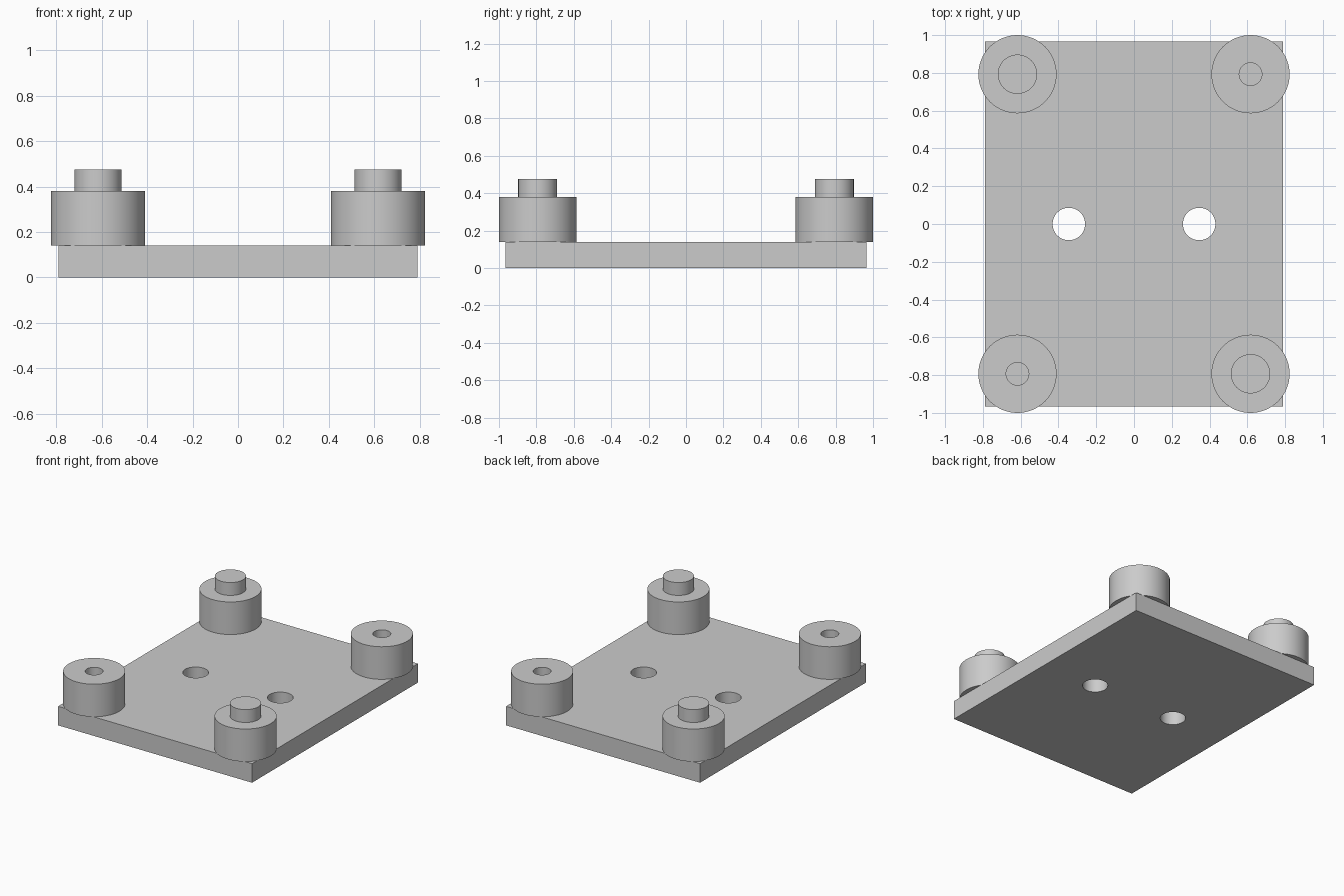
import bpy
from math import tau, cos, sin, radians

if "Cube" in bpy.data.objects:
    bpy.data.objects.remove(bpy.data.objects["Cube"], do_unlink=True)

SIDES = 64
PLATE_TOP, BOSS_TOP, PEG_TOP = 0.14, 0.38, 0.475
BOSS_R, PEG_R, SOCKET_R, HOLE_R = 0.207, 0.104, 0.06, 0.086
BOSS_X, BOSS_Y, HOLE_X = 0.617, 0.793, 0.345

grey = bpy.data.materials.new("plain grey")
grey.use_nodes = True
grey.diffuse_color = (0.6, 0.6, 0.6, 1)
grey.node_tree.nodes["Principled BSDF"].inputs["Base Color"].default_value = (0.6, 0.6, 0.6, 1)


def finish(obj):
    obj.data.materials.clear()
    obj.data.materials.append(grey)
    bpy.ops.object.select_all(action="DESELECT")
    obj.select_set(True)
    bpy.context.view_layer.objects.active = obj
    bpy.ops.object.shade_smooth_by_angle(angle=radians(30))


def lathe(name, profile, x, y, ring):
    """Spin a profile of (radius, z); a ring closes on itself, otherwise both ends are capped."""
    n = len(profile)
    verts = [(r * cos(tau * s / SIDES), r * sin(tau * s / SIDES), z)
             for r, z in profile for s in range(SIDES)]
    faces = []
    for i in range(n if ring else n - 1):
        a, b = i * SIDES, (i + 1) % n * SIDES
        for s in range(SIDES):
            t = (s + 1) % SIDES
            faces.append((a + s, a + t, b + t, b + s))
    if not ring:
        faces.append(tuple(reversed(range(SIDES))))
        faces.append(tuple(range((n - 1) * SIDES, n * SIDES)))
    mesh = bpy.data.meshes.new(name)
    mesh.from_pydata(verts, [], faces)
    obj = bpy.data.objects.new(name, mesh)
    obj.location = (x, y, 0)
    bpy.context.collection.objects.link(obj)
    finish(obj)
    return obj


# Base plate
bpy.ops.mesh.primitive_cube_add(size=1, location=(0, 0, PLATE_TOP / 2))
plate = bpy.context.object
plate.name = "base_plate"
plate.scale = (1.58, 1.93, PLATE_TOP)
bpy.ops.object.transform_apply(location=True, rotation=False, scale=True)

# Two mounting holes through the plate
for side in (-1, 1):
    cutter = lathe("hole_cutter", [(HOLE_R, -0.1), (HOLE_R, 0.3)], side * HOLE_X, 0, False)
    cutter.hide_render = True
    cut = plate.modifiers.new("mounting_hole", "BOOLEAN")
    cut.operation, cut.solver, cut.object = "DIFFERENCE", "EXACT", cutter
    bpy.context.view_layer.objects.active = plate
    bpy.ops.object.modifier_apply(modifier=cut.name)
    bpy.data.objects.remove(cutter, do_unlink=True)
finish(plate)

# Corner bosses: pegs on one diagonal, sockets on the other
peg_profile = [(BOSS_R, PLATE_TOP), (BOSS_R, BOSS_TOP), (PEG_R, BOSS_TOP), (PEG_R, PEG_TOP)]
socket_profile = [(BOSS_R, PLATE_TOP), (BOSS_R, BOSS_TOP), (SOCKET_R, BOSS_TOP), (SOCKET_R, PLATE_TOP)]
for sx, side in ((-1, "right"), (1, "left")):
    for sy, end in ((-1, "front"), (1, "back")):
        is_peg = sx != sy
        name = f"{end}_{side}_{'peg' if is_peg else 'socket'}_boss"
        lathe(name, peg_profile if is_peg else socket_profile, sx * BOSS_X, sy * BOSS_Y, not is_peg)
